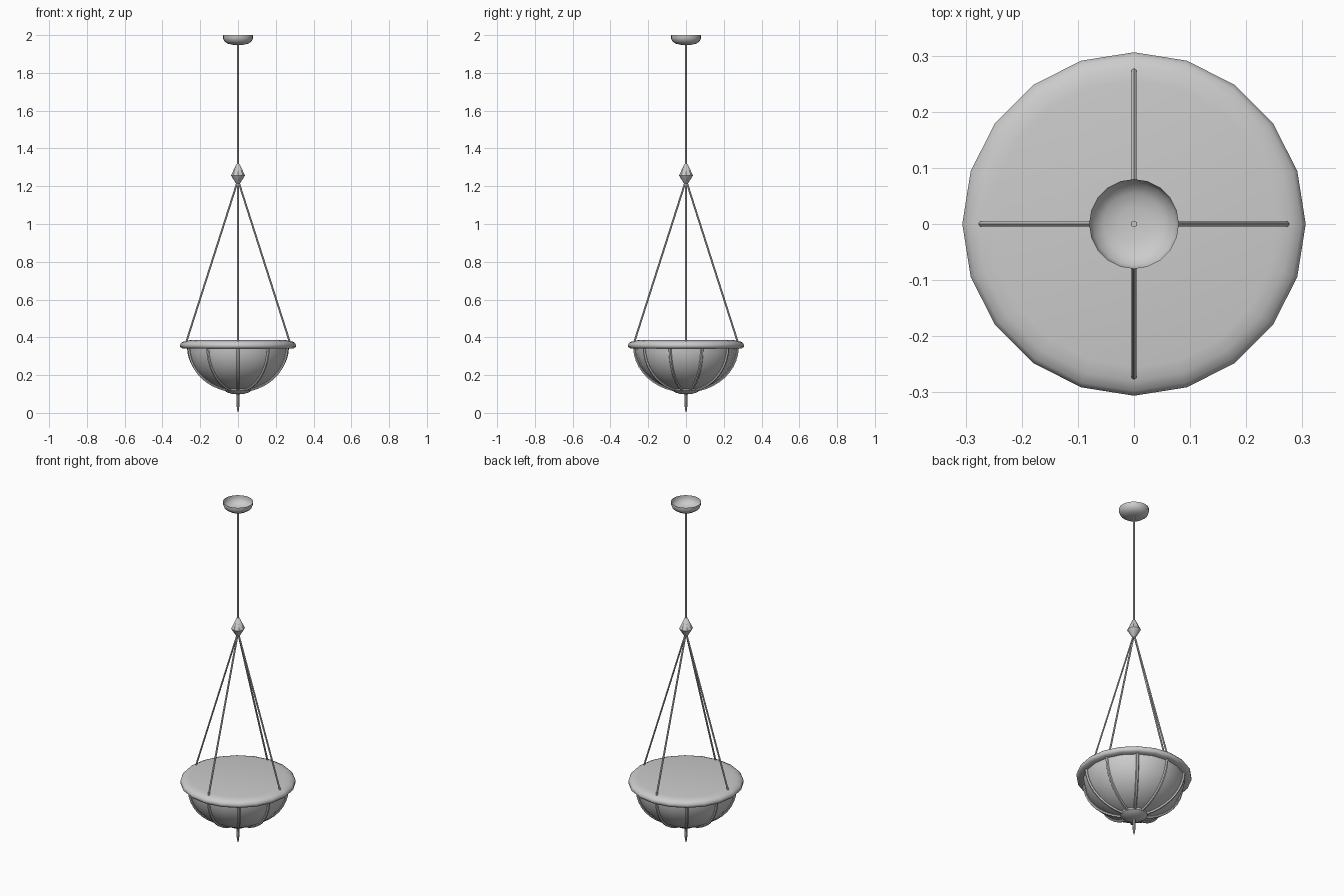
import bpy, bmesh, math
from mathutils import Vector

if "Cube" in bpy.data.objects:
    bpy.data.objects.remove(bpy.data.objects["Cube"])


def finish(ob, angle=40):
    bpy.ops.object.select_all(action='DESELECT')
    ob.select_set(True)
    bpy.context.view_layer.objects.active = ob
    bpy.ops.object.shade_smooth_by_angle(angle=math.radians(angle))
    return ob


def lathe(name, profile, sides, angle=40):
    """Revolve (radius, z) points around z; radius 0 makes a pole."""
    bm = bmesh.new()
    rings = []
    for r, z in profile:
        if r == 0:
            rings.append([bm.verts.new((0, 0, z))] * sides)
        else:
            rings.append([bm.verts.new((r * math.cos(2 * math.pi * i / sides),
                                        r * math.sin(2 * math.pi * i / sides), z))
                          for i in range(sides)])
    for a, b in zip(rings, rings[1:]):
        for i in range(sides):
            j = (i + 1) % sides
            bm.faces.new(dict.fromkeys((a[i], a[j], b[j], b[i])))
    bmesh.ops.recalc_face_normals(bm, faces=bm.faces)
    me = bpy.data.meshes.new(name)
    bm.to_mesh(me)
    bm.free()
    ob = bpy.data.objects.new(name, me)
    bpy.context.collection.objects.link(ob)
    return finish(ob, angle)


def rod(name, start, end, radius, sides):
    a, b = Vector(start), Vector(end)
    bpy.ops.mesh.primitive_cylinder_add(vertices=sides, radius=radius, depth=(b - a).length,
                                        location=(a + b) / 2)
    ob = bpy.context.object
    ob.name = name
    ob.rotation_euler = (b - a).to_track_quat('Z', 'Y').to_euler()
    return finish(ob)


def bowl_point(t, grow=0.0):
    """Elliptical bowl section, t = 0 at the rim, 90 at the bottom."""
    a = math.radians(t)
    return (0.270 + grow) * math.cos(a), 0.35 - (0.232 + grow) * math.sin(a)


def rib(name, heading):
    curve = bpy.data.curves.new(name, 'CURVE')
    curve.dimensions = '3D'
    curve.bevel_depth = 0.008
    curve.bevel_resolution = 1
    path = curve.splines.new('POLY')
    path.points.add(9)
    for i, p in enumerate(path.points):
        r, z = bowl_point(2 + i * 8.2, 0.003)
        p.co = (r * math.cos(heading), r * math.sin(heading), z, 1)
    ob = bpy.data.objects.new(name, curve)
    bpy.context.collection.objects.link(ob)
    bpy.ops.object.select_all(action='DESELECT')
    ob.select_set(True)
    bpy.context.view_layer.objects.active = ob
    bpy.ops.object.convert(target='MESH')
    finish(bpy.context.object)


# Ceiling canopy, an open cup
lathe("ceiling_canopy", [(0.08, 2.0), (0.08, 1.985), (0.073, 1.968), (0.055, 1.955),
                         (0.03, 1.949), (0, 1.948)], 20)

# Hanging stem and diamond-shaped joint
rod("stem", (0, 0, 1.30), (0, 0, 1.955), 0.006, 6)
lathe("joint", [(0, 1.322), (0.008, 1.318), (0.037, 1.257), (0.008, 1.21), (0, 1.205)], 8)

# Four suspension rods
for k in range(4):
    c, s = round(math.cos(k * math.pi / 2)), round(math.sin(k * math.pi / 2))
    rod("suspension_rod", (0.004 * c, 0.004 * s, 1.22), (0.274 * c, 0.274 * s, 0.375), 0.005, 6)

# Glass bowl and closed rim
lathe("bowl", [bowl_point(t) for t in range(0, 81, 8)] + [(0, 0.118)], 20)
lathe("rim", [(0, 0.385), (0.255, 0.385), (0.28, 0.381), (0.298, 0.373), (0.306, 0.363),
              (0.306, 0.350), (0.296, 0.341), (0.262, 0.341)], 20, 50)

# Ten ribs down the bowl
for k in range(10):
    rib("rib", math.pi / 2 + k * math.pi / 5)

# Bottom cap and pointed finial
lathe("bottom_cap", [(0, 0.14), (0.055, 0.138), (0.074, 0.130), (0.072, 0.118), (0.055, 0.107),
                     (0.028, 0.100), (0, 0.098)], 20)
lathe("finial", [(0.007, 0.102), (0.007, 0.07), (0.009, 0.055), (0.008, 0.04), (0.004, 0.012),
                 (0, 0.0)], 8)
